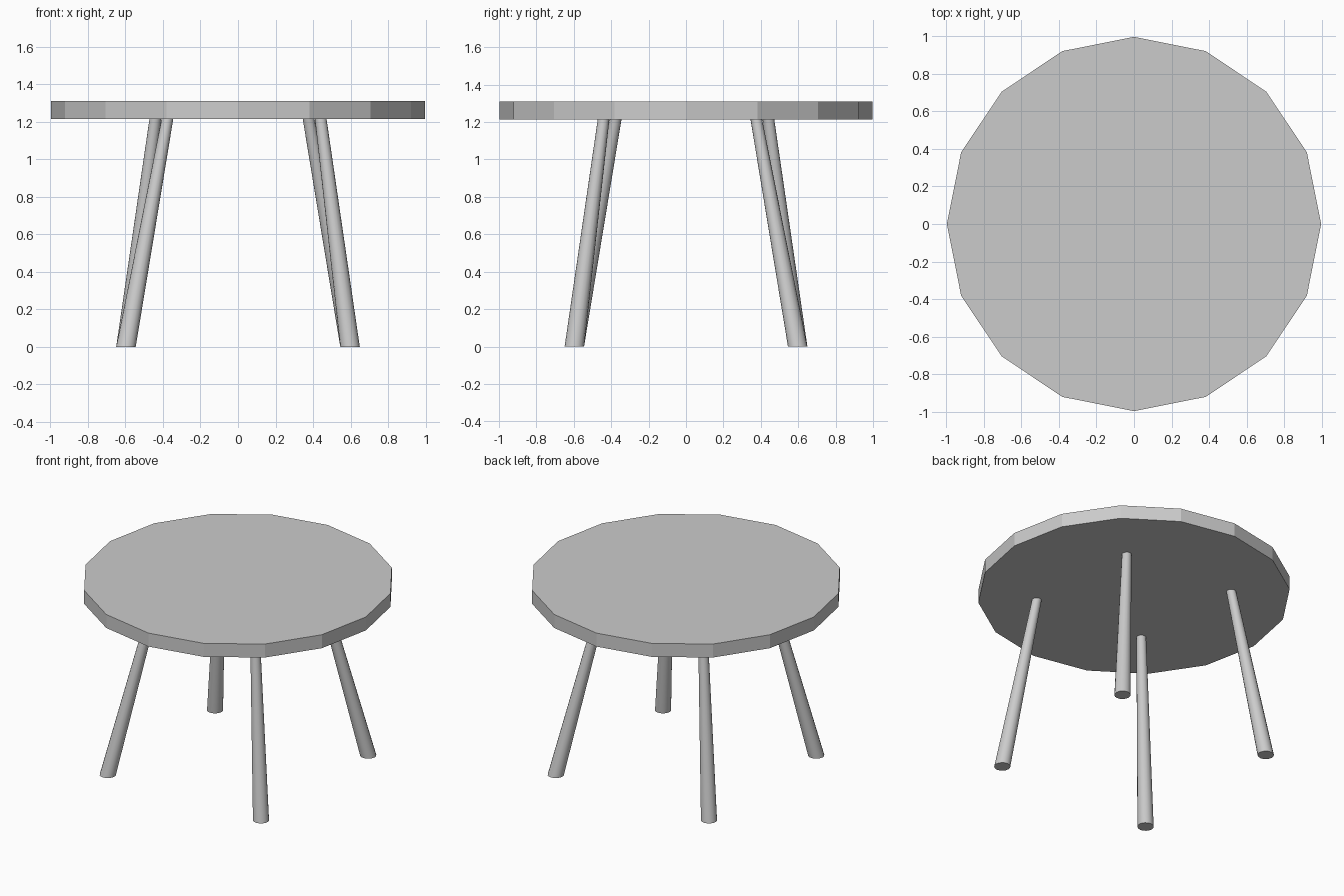
import bpy, bmesh, math
from mathutils import Vector

if "Cube" in bpy.data.objects:
    bpy.data.objects.remove(bpy.data.objects["Cube"])


def lofted_prism(name, sides, bottom, r_bottom, top, r_top, smooth=False):
    """Closed solid between two horizontal rings."""
    bm = bmesh.new()
    rings = []
    for centre, r in ((bottom, r_bottom), (top, r_top)):
        rings.append([bm.verts.new(Vector(centre) + Vector((
            r * math.cos(2 * math.pi * i / sides),
            r * math.sin(2 * math.pi * i / sides), 0))) for i in range(sides)])
    low, high = rings
    for i in range(sides):
        j = (i + 1) % sides
        face = bm.faces.new((low[i], low[j], high[j], high[i]))
        face.smooth = smooth
    bm.faces.new(low[::-1])
    bm.faces.new(high)
    if smooth:
        for e in bm.edges:
            e.smooth = e.calc_face_angle() < math.radians(40)
    mesh = bpy.data.meshes.new(name)
    bm.to_mesh(mesh)
    bm.free()
    obj = bpy.data.objects.new(name, mesh)
    bpy.context.collection.objects.link(obj)
    return obj


# Sixteen-sided table top
lofted_prism("table_top", 16, (0, 0, 1.215), 0.997, (0, 0, 1.31), 0.997)

# Tapered splayed legs; one diagonal pair leans in further than the other
legs = (("front_right_leg", 1, -1, 0.44), ("back_left_leg", -1, 1, 0.44),
        ("front_left_leg", -1, -1, 0.375), ("back_right_leg", 1, 1, 0.375))
for name, sx, sy, inset in legs:
    lofted_prism(name, 16, (0.597 * sx, 0.597 * sy, 0), 0.052,
                 (inset * sx, inset * sy, 1.22), 0.031, smooth=True)
